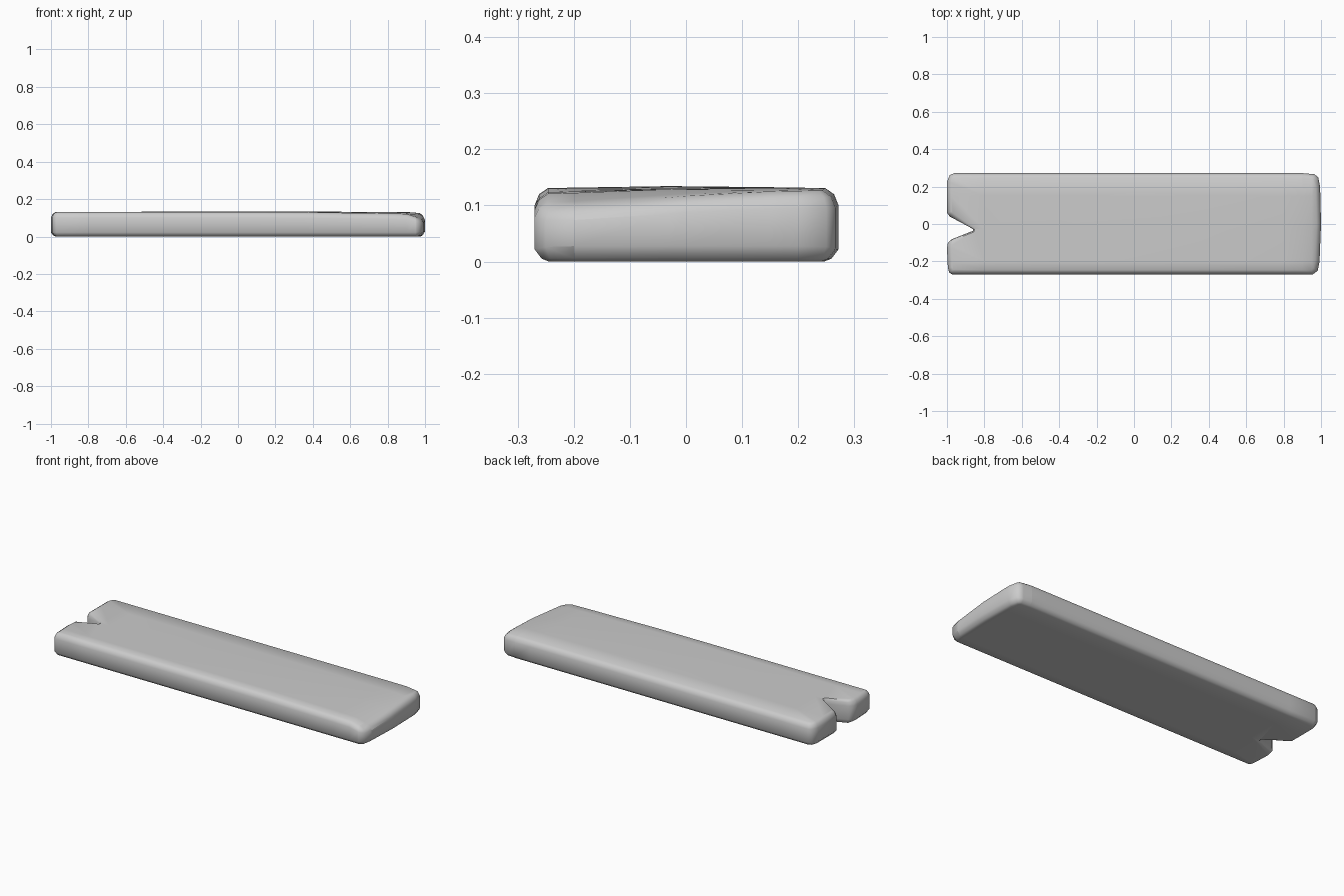
import bpy, bmesh
from mathutils import Vector

if "Cube" in bpy.data.objects:
    bpy.data.objects.remove(bpy.data.objects["Cube"])

# Plan outline, counter-clockwise, with the V notch in the left end
OUTLINE = [(-0.97, -0.27), (0.955, -0.27), (0.982, -0.25), (0.992, -0.2), (1.0, 0.0),
           (0.995, 0.2), (0.985, 0.25), (0.965, 0.266), (0.9, 0.272), (-0.96, 0.272),
           (-0.985, 0.262), (-1.0, 0.225), (-1.0, 0.06), (-0.985, 0.04),
           (-0.86, -0.027), (-0.862, -0.037), (-0.975, -0.082), (-0.995, -0.1),
           (-1.0, -0.13), (-0.995, -0.235), (-0.988, -0.26)]
# Section through the rim: height, inset
RIM = [(0.0, 0.026), (0.005, 0.013), (0.022, 0.0), (0.1, 0.0), (0.12, 0.008), (0.131, 0.024)]


def inset(points, d):
    """Move every outline point inwards by d along its mitre."""
    pts = [Vector(p) for p in points]
    out = []
    for i, p in enumerate(pts):
        a = (p - pts[i - 1]).normalized()
        b = (pts[(i + 1) % len(pts)] - p).normalized()
        na, nb = Vector((-a.y, a.x)), Vector((-b.y, b.x))
        m = (na + nb).normalized()
        # the notch walls stay nearly upright
        k = 0.3 if -0.98 < p.x < -0.8 and abs(p.y) < 0.1 else 1.0
        out.append(p + m * d * k / max(m.dot(na), 0.6))
    return out


def smooth(a, b, x):
    t = min(max((x - a) / (b - a), 0), 1)
    return t * t * (3 - 2 * t)


# Plank body: stacked outline rings, capped
bm = bmesh.new()
rings = [[bm.verts.new((p.x, p.y, z)) for p in inset(OUTLINE, d)] for z, d in RIM]
n = len(OUTLINE)
for lo, hi in zip(rings, rings[1:]):
    for i in range(n):
        j = (i + 1) % n
        bm.faces.new((lo[i], lo[j], hi[j], hi[i]))
bm.faces.new(rings[0][::-1])
bm.faces.new(rings[-1])

# Loop cuts so the top can be worn down
cuts = [((x, 0, 0), (1, 0, 0)) for x in (-0.8, -0.4, 0, 0.35, 0.6, 0.8, 0.9, 0.95)]
cuts += [((0, y, 0), (0, 1, 0)) for y in (-0.2, -0.03, 0.15)]
for co, no in cuts:
    bmesh.ops.bisect_plane(bm, geom=bm.verts[:] + bm.edges[:] + bm.faces[:],
                           plane_co=co, plane_no=no)

# Worn right end: top slopes down to the front corner, crown along the middle
for v in bm.verts:
    x, y, z = v.co
    top = smooth(0.03, 0.13, z)
    front = smooth(0.25, -0.28, y)
    wear = 0.008 * front * smooth(0.2, 0.9, x) + (0.006 + 0.022 * front) * smooth(0.88, 1.0, x)
    crown = 0.004 * max(0, 1 - abs(y) / 0.25) * smooth(-0.9, 0, x)
    v.co.z += top * (crown - wear)
    if z < 0.03:
        v.co.z += 0.008 * smooth(0.95, 1.0, x) * (z / 0.03)
bmesh.ops.recalc_face_normals(bm, faces=bm.faces)

mesh = bpy.data.meshes.new("plank")
bm.to_mesh(mesh)
bm.free()
plank = bpy.data.objects.new("plank", mesh)
bpy.context.collection.objects.link(plank)
bpy.context.view_layer.objects.active = plank
plank.select_set(True)
bpy.ops.object.shade_smooth_by_angle(angle=1.05)
